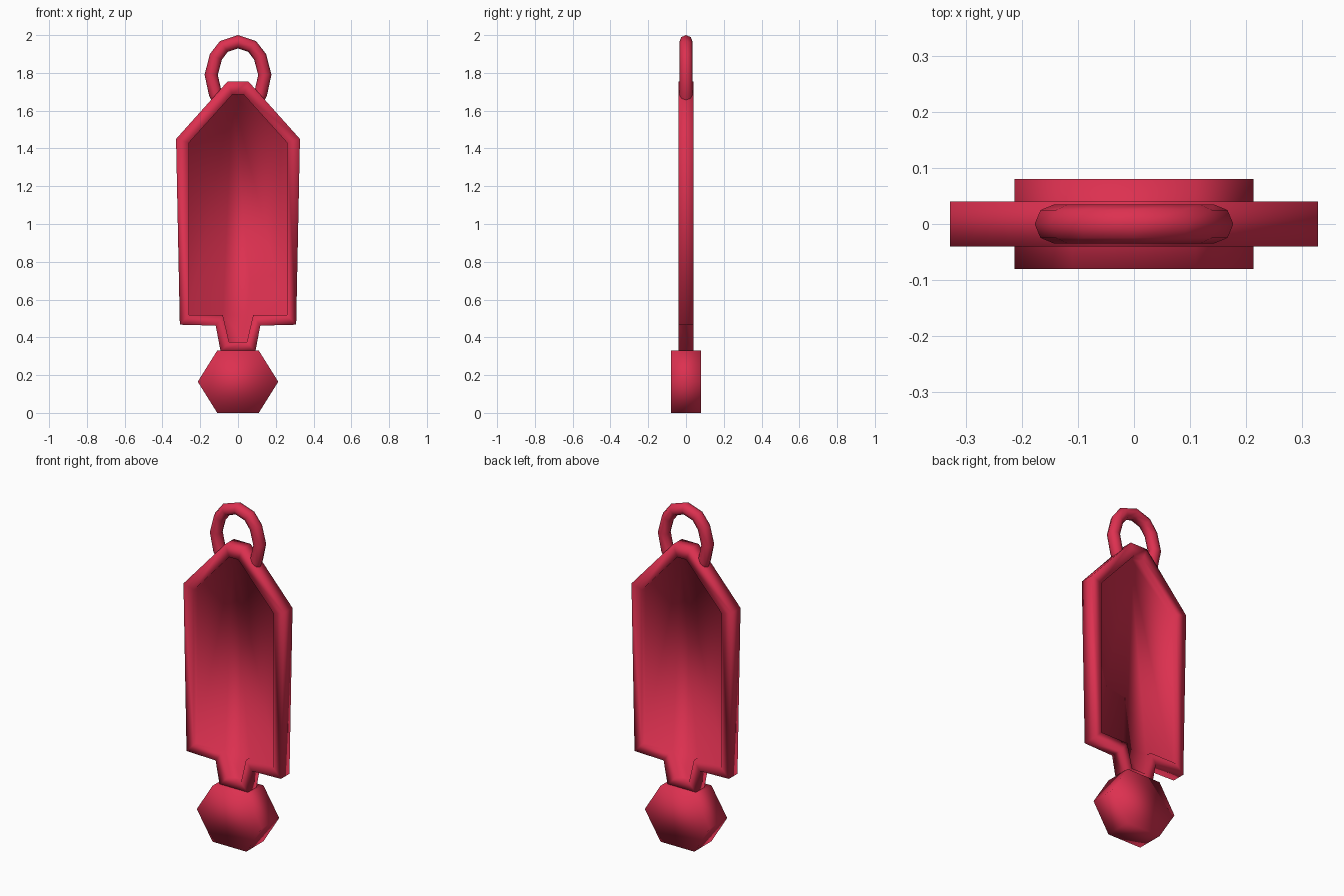
import bpy, bmesh

if "Cube" in bpy.data.objects:
    bpy.data.objects.remove(bpy.data.objects["Cube"])

mat = bpy.data.materials.new("red")
mat.diffuse_color = (0.72, 0.03, 0.08, 1)
mat.use_nodes = True
mat.node_tree.nodes["Principled BSDF"].inputs["Base Color"].default_value = mat.diffuse_color


def mirrored(half):
    """Close a right-half profile (top to bottom) with its mirror image."""
    return half + [(-x, z) for x, z in reversed(half)]


def skin(name, loops):
    """Bridge equal-length (profile, y) loops and cap both ends."""
    bm = bmesh.new()
    rings = [[bm.verts.new((x, y, z)) for x, z in prof] for prof, y in loops]
    n = len(rings[0])
    for a, b in zip(rings, rings[1:]):
        for i in range(n):
            j = (i + 1) % n
            bm.faces.new((a[i], a[j], b[j], b[i]))
    bm.faces.new(rings[0])
    bm.faces.new(rings[-1][::-1])
    bmesh.ops.recalc_face_normals(bm, faces=bm.faces)
    for f in bm.faces:
        f.smooth = True
    me = bpy.data.meshes.new(name)
    bm.to_mesh(me)
    bm.free()
    me.materials.append(mat)
    ob = bpy.data.objects.new(name, me)
    bpy.context.collection.objects.link(ob)
    return ob


# Body: raised rim around a panel recessed from both sides
outer = mirrored([(0.055, 1.755), (0.328, 1.45), (0.308, 0.467),
                  (0.118, 0.462), (0.092, 0.325)])
inner = mirrored([(0.03, 1.685), (0.26, 1.43), (0.26, 0.517),
                  (0.08, 0.517), (0.047, 0.375)])
T, P = 0.04, 0.005
skin("framed_body", [(inner, -P), (inner, -T), (outer, -T),
                     (outer, T), (inner, T), (inner, P)])

# Pommel: hexagonal block under the neck
hexagon = mirrored([(0.11, 0.33), (0.213, 0.165), (0.11, 0.0)])
skin("hexagon_pommel", [(hexagon, -0.08), (hexagon, 0.08)])

# Hanging loop: faceted tube whose ends sink into the rim
side = [(0.10, 1.65), (0.12, 1.69), (0.142, 1.79), (0.117, 1.885), (0.075, 1.94)]
path = side + [(0, 1.965)] + [(-x, z) for x, z in reversed(side)]
cu = bpy.data.curves.new("hanging_loop", "CURVE")
cu.dimensions = "3D"
cu.bevel_depth = 0.035
cu.bevel_resolution = 2
cu.use_fill_caps = True
sp = cu.splines.new("POLY")
sp.points.add(len(path) - 1)
for p, (x, z) in zip(sp.points, path):
    p.co = (x, 0, z, 1)
cu.materials.append(mat)
loop = bpy.data.objects.new("hanging_loop", cu)
bpy.context.collection.objects.link(loop)
bpy.context.view_layer.objects.active = loop
loop.select_set(True)
bpy.ops.object.convert(target="MESH")
bpy.ops.object.shade_smooth()
